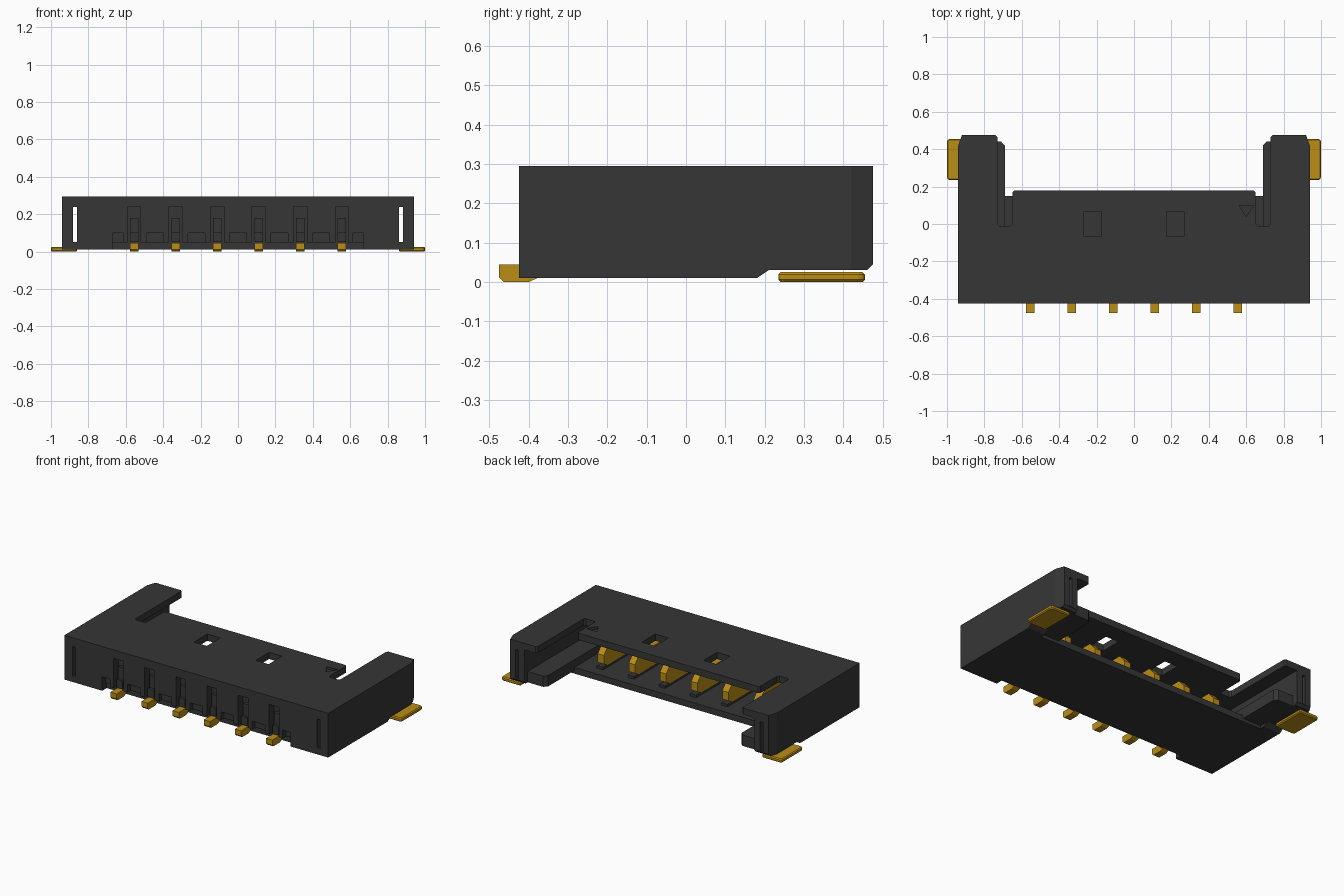
import bpy
import bmesh

if "Cube" in bpy.data.objects:
    bpy.data.objects.remove(bpy.data.objects["Cube"], do_unlink=True)


def material(name, rgb):
    m = bpy.data.materials.new(name)
    m.use_nodes = True
    m.diffuse_color = (*rgb, 1)
    m.node_tree.nodes["Principled BSDF"].inputs["Base Color"].default_value = (*rgb, 1)
    return m


PLASTIC = material("charcoal plastic", (0.037, 0.037, 0.038))
GOLD = material("gold metal", (0.5, 0.27, 0.008))


def prism(name, outline, lo, hi, axis="z", mat=PLASTIC):
    """Extrude an outline: (x, y) along z, or (y, z) along x."""
    bm = bmesh.new()
    rings = []
    for h in (lo, hi):
        rings.append([bm.verts.new((a, b, h) if axis == "z" else (h, a, b)) for a, b in outline])
    bm.faces.new(rings[0])
    bm.faces.new(rings[1])
    n = len(outline)
    for i in range(n):
        j = (i + 1) % n
        bm.faces.new((rings[0][i], rings[0][j], rings[1][j], rings[1][i]))
    bmesh.ops.recalc_face_normals(bm, faces=bm.faces)
    mesh = bpy.data.meshes.new(name)
    bm.to_mesh(mesh)
    bm.free()
    mesh.materials.append(mat)
    ob = bpy.data.objects.new(name, mesh)
    bpy.context.collection.objects.link(ob)
    return ob


def box(name, x, y, z, mat=PLASTIC):
    outline = [(x[0], y[0]), (x[1], y[0]), (x[1], y[1]), (x[0], y[1])]
    return prism(name, outline, z[0], z[1], mat=mat)


def around(c, half):
    return (c - half, c + half)


def cut(ob, cutters):
    for c in cutters:
        c.hide_render = True
        mod = ob.modifiers.new("cut", "BOOLEAN")
        mod.operation = "DIFFERENCE"
        mod.solver = "EXACT"
        mod.object = c
    bpy.context.view_layer.update()
    graph = bpy.context.evaluated_depsgraph_get()
    mesh = bpy.data.meshes.new_from_object(ob.evaluated_get(graph))
    ob.modifiers.clear()
    ob.data = mesh
    for c in cutters:
        bpy.data.objects.remove(c, do_unlink=True)


pin_xs = [0.222 * (i - 2.5) for i in range(6)]

# Housing: U-shaped plan with two arms at the back
half = [(0.94, -0.425), (0.94, 0.42), (0.92, 0.475), (0.74, 0.475), (0.73, 0.465),
        (0.73, 0), (0.72, -0.01), (0.66, -0.01), (0.65, 0), (0.65, 0.17), (0.64, 0.18)]
housing = prism("housing", half + [(-x, y) for x, y in reversed(half)], 0.01, 0.295)

cutters = [
    # mating cavity
    box("cavity", (-0.82, 0.82), (-0.3, 0.6), (-0.1, 0.252)),
    # raised underside of the arms
    prism("underside", [(0.18, 0.0), (0.18, 0.01), (0.21, 0.03), (0.46, 0.03),
                        (0.49, 0.06), (0.49, 0.0)], -1.1, 1.1, "x"),
    # relief along the lower front edge
    box("front_relief", (-0.67, 0.67), (-0.5, -0.38), (-0.1, 0.048)),
    # orientation triangle
    prism("triangle", [(0.56, 0.1), (0.64, 0.1), (0.6, 0.04)], 0.28, 0.4),
]
for s in (-1, 1):
    cutters.append(box("window", around(0.22 * s, 0.046), (-0.068, 0.068), (0.2, 0.4)))
    cutters.append(box("tab_slot", around(0.871 * s, 0.01), (-0.6, 0.6), (0.05, 0.238)))
    cutters.append(box("corner_notch", around(0.643 * s, 0.027), (-0.5, -0.39), (-0.1, 0.1)))
for x in pin_xs:
    cutters.append(box("pin_slot", around(x, 0.035), (-0.5, -0.375), (0.03, 0.24)))
for i in range(5):
    cutters.append(box("notch", around(0.222 * (i - 2), 0.045), (-0.5, -0.395), (-0.1, 0.1)))
cut(housing, cutters)

# Floor of the cavity
box("floor", (-0.822, 0.822), (-0.302, 0.15), (0.01, 0.05))

# Guide rails inside the arms, and solder tabs beneath them
rail = [(0.69, -0.302), (0.69, 0.42), (0.71, 0.44), (0.825, 0.44), (0.825, -0.302)]
tab = [(0.86, 0.235), (0.99, 0.235), (1.0, 0.245), (1.0, 0.445), (0.99, 0.455), (0.86, 0.455)]
for side, s in (("left", 1), ("right", -1)):
    prism(side + "_guide_rail", [(s * x, y) for x, y in rail], 0.03, 0.1)
    foot = prism(side + "_solder_tab", [(s * x, y) for x, y in tab], 0.0, 0.025, mat=GOLD)
    bevel = foot.modifiers.new("edge", "BEVEL")
    bevel.width = 0.006
    bevel.segments = 1

# Contacts: blade in the cavity, foot at the front, plastic key in each slot
blade = [(-0.31, 0.065), (0.04, 0.065), (0.075, 0.085), (0.075, 0.14), (0.03, 0.19), (-0.31, 0.19)]
foot = [(-0.475, 0.012), (-0.463, 0), (-0.4, 0), (-0.378, 0.01), (-0.378, 0.045), (-0.475, 0.045)]
for i, x in enumerate(pin_xs, 1):
    lo, hi = around(x, 0.022)
    prism(f"contact_blade_{i}", blade, lo, hi, "x", GOLD)
    prism(f"contact_foot_{i}", foot, lo, hi, "x", GOLD)
    box(f"blade_support_{i}", (lo, hi), (-0.302, 0.085), (0.045, 0.066))
    box(f"slot_key_lower_{i}", (lo, hi), (-0.412, -0.37), (0.05, 0.105))
    box(f"slot_key_upper_{i}", (lo, hi), (-0.395, -0.37), (0.105, 0.18))
